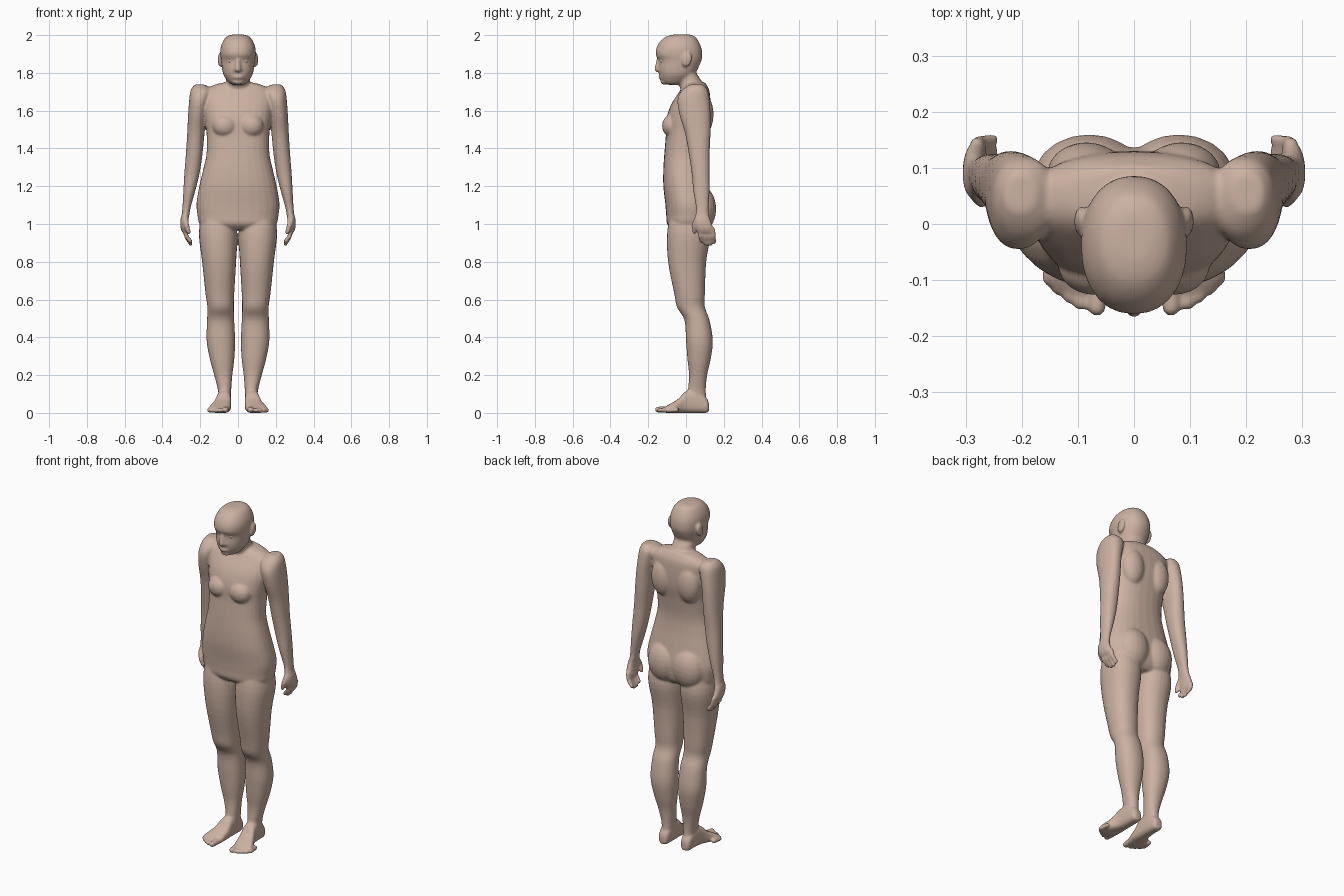
import bpy, bmesh, math
from mathutils import Vector, Matrix

bm = bmesh.new()
N = 28


def smooth_rows(rows, steps=4):
    """Catmull-Rom rows between the given ones."""
    out = []
    for i in range(len(rows) - 1):
        a, b = rows[max(i - 1, 0)], rows[i]
        c, d = rows[i + 1], rows[min(i + 2, len(rows) - 1)]
        for k in range(steps):
            t = k / steps
            out.append([0.5 * (2 * q + (r - p) * t + (2 * p - 5 * q + 4 * r - s) * t * t
                               + (3 * q - p - 3 * r + s) * t ** 3)
                        for p, q, r, s in zip(a, b, c, d)])
    return out + [list(rows[-1])]


def loft(rows, axis='z', power=2.2, sides=(1,)):
    """Rows: position, x0, x1, then the low and high of the remaining axis."""
    for s in sides:
        rings = []
        for p, x0, x1, v0, v1 in smooth_rows(rows):
            ring = []
            for i in range(N):
                a = 2 * math.pi * i / N
                c, n = math.cos(a), math.sin(a)
                u = math.copysign(abs(c) ** (2 / power), c)
                w = math.copysign(abs(n) ** (2 / power), n)
                x = s * ((x0 + x1) / 2 + u * (x1 - x0) / 2)
                v = (v0 + v1) / 2 + w * (v1 - v0) / 2
                ring.append(bm.verts.new((x, v, p) if axis == 'z' else (x, p, v)))
            rings.append(ring)
        for r0, r1 in zip(rings, rings[1:]):
            for i in range(N):
                j = (i + 1) % N
                bm.faces.new((r0[i], r0[j], r1[j], r1[i]))
        bm.faces.new(rings[0])
        bm.faces.new(rings[-1])


def blob(c, r, sides=(1, -1), tilt=0):
    for s in sides:
        m = (Matrix.Translation((s * c[0], c[1], c[2])) @ Matrix.Rotation(tilt, 4, 'X')
             @ Matrix.Diagonal((*r, 1)))
        bmesh.ops.create_uvsphere(bm, u_segments=20, v_segments=12, radius=1, matrix=m)


def digit(points, r0, r1, sides=(1, -1)):
    """Chain of overlapping tapered tubes with round joints."""
    n = len(points) - 1
    for s in sides:
        pts = [Vector((s * p[0], p[1], p[2])) for p in points]
        for i, p in enumerate(pts):
            r = r0 + (r1 - r0) * i / n
            bmesh.ops.create_uvsphere(bm, u_segments=12, v_segments=8, radius=r,
                                      matrix=Matrix.Translation(p))
            if i < n:
                d = pts[i + 1] - p
                m = Matrix.Translation((p + pts[i + 1]) / 2) @ d.to_track_quat('Z', 'Y').to_matrix().to_4x4()
                bmesh.ops.create_cone(bm, cap_ends=True, segments=12, radius1=r,
                                      radius2=r + (r1 - r0) / n, depth=d.length, matrix=m)


both = (1, -1)

# torso
loft([(z, -w, w, f, b) for z, w, f, b in [
    (.97, .15, -.07, .10), (1.0, .203, -.10, .125), (1.05, .215, -.105, .135),
    (1.11, .22, -.11, .135), (1.2, .205, -.12, .12), (1.29, .184, -.12, .105),
    (1.37, .167, -.115, .10), (1.47, .166, -.107, .112), (1.55, .175, -.105, .127),
    (1.63, .185, -.08, .13), (1.70, .18, -.035, .125), (1.735, .13, -.01, .11),
    (1.75, .07, .01, .10)]], power=2.4)
blob((.07, -.075, 1.52), (.065, .052, .06))       # breasts
blob((.08, .08, 1.08), (.10, .08, .12))           # buttocks
blob((.085, .09, 1.58), (.07, .056, .11))         # shoulder blades

# legs
loft([(1.06, .03, .19, -.08, .11), (.95, .004, .207, -.10, .13), (.8, .01, .19, -.095, .107),
      (.63, .02, .172, -.062, .10), (.56, .022, .162, -.048, .10), (.49, .02, .164, -.008, .125),
      (.38, .015, .166, 0, .142), (.28, .02, .148, .008, .13), (.2, .03, .126, .016, .112),
      (.12, .036, .106, .01, .105), (.05, .04, .10, 0, .11)], sides=both)

# feet and toes
loft([(.122, .055, .09, .01, .05), (.108, .043, .102, 0, .08), (.06, .037, .107, 0, .12),
      (0, .036, .115, 0, .115), (-.04, .036, .132, 0, .075), (-.08, .04, .152, 0, .05),
      (-.105, .045, .156, 0, .036), (-.12, .055, .13, .005, .028)],
     axis='y', power=2.8, sides=both)
digit([(.062, -.09, .019), (.066, -.148, .017)], .018, .017)
for x, y in [(.096, -.143), (.116, -.131), (.136, -.116), (.152, -.099)]:
    digit([(x - .005, y + .05, .016), (x, y, .013)], .013, .012)

# arms and palms
loft([(1.738, .175, .23, .02, .09), (1.71, .14, .25, -.02, .115), (1.66, .15, .258, -.045, .125),
      (1.58, .167, .264, -.035, .13), (1.48, .177, .269, -.005, .13), (1.37, .188, .276, .015, .125),
      (1.27, .203, .284, .03, .125), (1.18, .225, .289, .038, .125), (1.09, .25, .294, .052, .12),
      (1.05, .257, .298, .05, .122), (1.02, .263, .305, .045, .13), (.98, .263, .304, .05, .145),
      (.955, .26, .295, .06, .15)], sides=both)

# fingers and thumb
for y, tip in [(.072, .90), (.096, .885), (.12, .884), (.142, .895)]:
    digit([(.28, y, .97), (.274, y + .004, .935), (.25, y + .009, tip + .008)], .0135, .0105)
digit([(.28, .06, 1.025), (.272, .043, .99), (.26, .045, .955)], .018, .011)

# neck
loft([(z, -w, w, f, b) for z, w, f, b in [
    (1.65, .075, 0, .11), (1.73, .066, -.035, .095), (1.80, .06, -.045, .055)]])

# head
loft([(z, -w, w, f, b) for z, w, f, b in [
    (2.003, .03, -.065, .02), (1.992, .06, -.105, .048), (1.965, .081, -.138, .068),
    (1.93, .093, -.157, .082), (1.895, .094, -.16, .086), (1.865, .09, -.145, .082),
    (1.82, .084, -.145, .062), (1.79, .077, -.14, .045), (1.765, .062, -.132, .02),
    (1.745, .045, -.118, -.01), (1.737, .025, -.10, -.03)]])
digit([(0, -.143, 1.875), (0, -.152, 1.82)], .011, .016, sides=(1,))     # nose
digit([(.012, -.14, 1.818), (.014, -.14, 1.817)], .012, .012)            # nostrils
blob((0, -.134, 1.778), (.028, .012, .012), sides=(1,))                  # lips
blob((0, -.115, 1.752), (.03, .02, .014), sides=(1,))                    # chin
blob((.094, .005, 1.87), (.013, .026, .04), tilt=-.25)                   # ears

bmesh.ops.recalc_face_normals(bm, faces=bm.faces)


def make(name, mesh_bm, color):
    me = bpy.data.meshes.new(name)
    mesh_bm.to_mesh(me)
    mesh_bm.free()
    for p in me.polygons:
        p.use_smooth = True
    mat = bpy.data.materials.new(name + "_material")
    mat.diffuse_color = color
    me.materials.append(mat)
    ob = bpy.data.objects.new(name, me)
    bpy.context.collection.objects.link(ob)
    return ob


# fuse the parts into one skin
body = make("body", bm, (.60, .44, .36, 1))
rm = body.modifiers.new("fuse", 'REMESH')
rm.mode = 'VOXEL'
rm.voxel_size = .006
rm.use_smooth_shade = True
sm = body.modifiers.new("soften", 'SMOOTH')
sm.factor = .5
sm.iterations = 8

# eyes
for side, x in (("left", .04), ("right", -.04)):
    e = bmesh.new()
    bmesh.ops.create_uvsphere(e, u_segments=16, v_segments=10, radius=.015,
                              matrix=Matrix.Translation((x, -.122, 1.866)))
    make(side + "_eye", e, (.62, .5, .43, 1))
